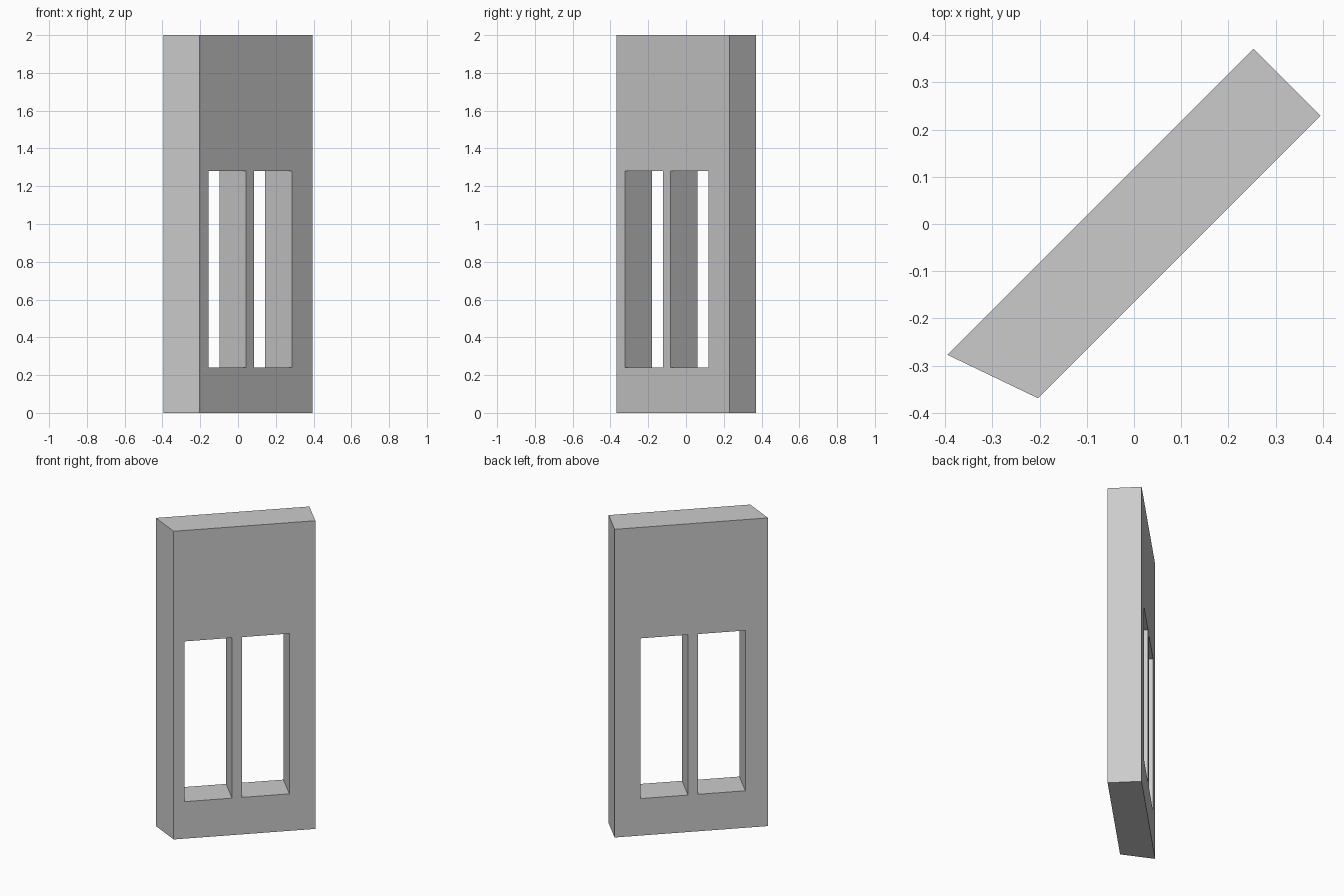
import bpy, bmesh
from mathutils import Vector

default = bpy.data.objects.get("Cube")
if default:
    bpy.data.objects.remove(default, do_unlink=True)

grey = bpy.data.materials.new("plain grey")
grey.use_nodes = True
colour = (0.6, 0.6, 0.6, 1)
grey.diffuse_color = colour
grey.node_tree.nodes["Principled BSDF"].inputs["Base Color"].default_value = colour


def prism(name, outline, bottom, top):
    """Extrude a plan outline upwards between two heights."""
    bm = bmesh.new()
    base = bm.faces.new([bm.verts.new((x, y, bottom)) for x, y in outline])
    ext = bmesh.ops.extrude_face_region(bm, geom=[base])
    moved = [v for v in ext["geom"] if isinstance(v, bmesh.types.BMVert)]
    bmesh.ops.translate(bm, verts=moved, vec=(0, 0, top - bottom))
    bmesh.ops.recalc_face_normals(bm, faces=bm.faces)
    mesh = bpy.data.meshes.new(name)
    bm.to_mesh(mesh)
    bm.free()
    mesh.materials.append(grey)
    obj = bpy.data.objects.new(name, mesh)
    bpy.context.collection.objects.link(obj)
    return obj


# Diagonal wall panel with one splayed end
panel = prism("wall_panel",
              [(-0.395, -0.277), (-0.203, -0.369), (0.395, 0.229), (0.253, 0.371)], 0, 2)

# Two tall window openings, cut square to the long faces
along = Vector((1, 1))
through = Vector((-1, 1))
for i, start in enumerate((-0.157, 0.085)):
    corner = Vector((start, start - 0.166))
    near, far = corner - through * 0.1, corner + through * 0.25
    width = along * 0.2
    cutter = prism(f"window_cutter_{i + 1}", [near, near + width, far + width, far], 0.24, 1.28)
    cutter.hide_render = True
    cutter.hide_set(True)
    cut = panel.modifiers.new(f"window_{i + 1}", 'BOOLEAN')
    cut.operation = 'DIFFERENCE'
    cut.solver = 'EXACT'
    cut.object = cutter
